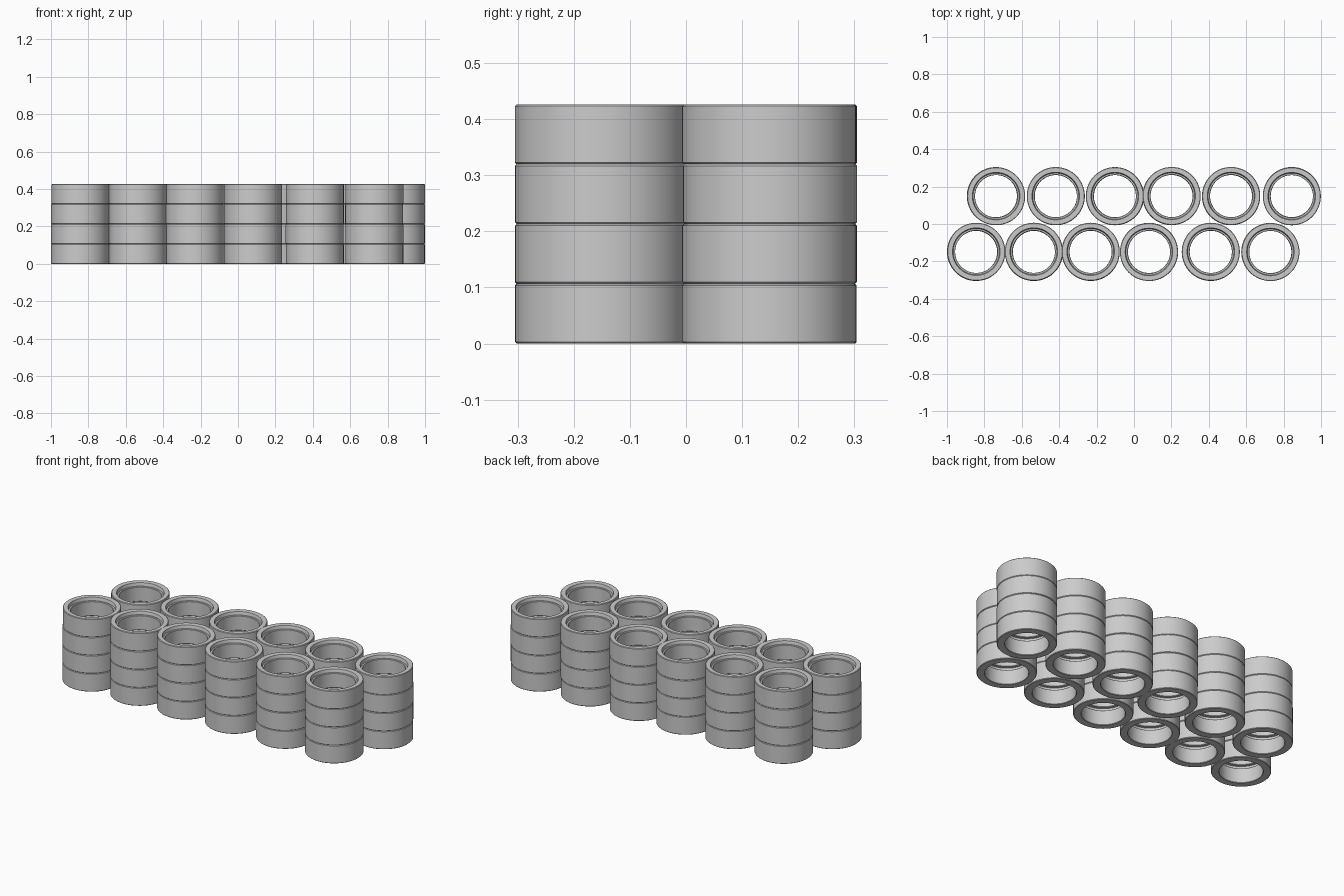
import bpy, bmesh, math, random

if "Cube" in bpy.data.objects:
    bpy.data.objects.remove(bpy.data.objects["Cube"])

random.seed(4)
SEGMENTS = 64
LEVELS = 4
PITCH = 0.1065

# Ring cross-section (radius, height): bevelled outer wall, stepped socket at the top
PROFILE = [
    (0.113, 0.002), (0.115, 0.0), (0.152, 0.0), (0.155, 0.003),
    (0.155, 0.1035), (0.152, 0.1065), (0.130, 0.1065), (0.127, 0.1045),
    (0.123, 0.086), (0.115, 0.086), (0.113, 0.084),
]


def ring_mesh():
    bm = bmesh.new()
    loops = []
    for i in range(SEGMENTS):
        a = 2 * math.pi * i / SEGMENTS
        loops.append([bm.verts.new((r * math.cos(a), r * math.sin(a), z)) for r, z in PROFILE])
    n = len(PROFILE)
    for i in range(SEGMENTS):
        a, b = loops[i], loops[(i + 1) % SEGMENTS]
        for j in range(n):
            k = (j + 1) % n
            bm.faces.new((a[j], b[j], b[k], a[k]))
    bmesh.ops.recalc_face_normals(bm, faces=bm.faces)
    # Smooth round the ring, sharp at the profile corners
    for f in bm.faces:
        f.smooth = True
    for e in bm.edges:
        if e.calc_face_angle(0) > math.radians(30):
            e.smooth = False
    mesh = bpy.data.meshes.new("concrete_ring")
    bm.to_mesh(mesh)
    bm.free()
    return mesh


# Two staggered rows of stacks
ROWS = {
    "front": (-0.149, [-0.844, -0.535, -0.232, 0.08, 0.41, 0.729]),
    "back": (0.149, [-0.738, -0.418, -0.102, 0.201, 0.519, 0.844]),
}

mesh = ring_mesh()
for row, (y, xs) in ROWS.items():
    for s, x in enumerate(xs):
        for level in range(LEVELS):
            ring = bpy.data.objects.new(f"{row}_stack_{s + 1}_ring_{level + 1}", mesh)
            # Rings sit very slightly out of line with one another
            ring.location = (x + random.uniform(-0.001, 0.001),
                             y + random.uniform(-0.001, 0.001), level * PITCH)
            bpy.context.collection.objects.link(ring)
